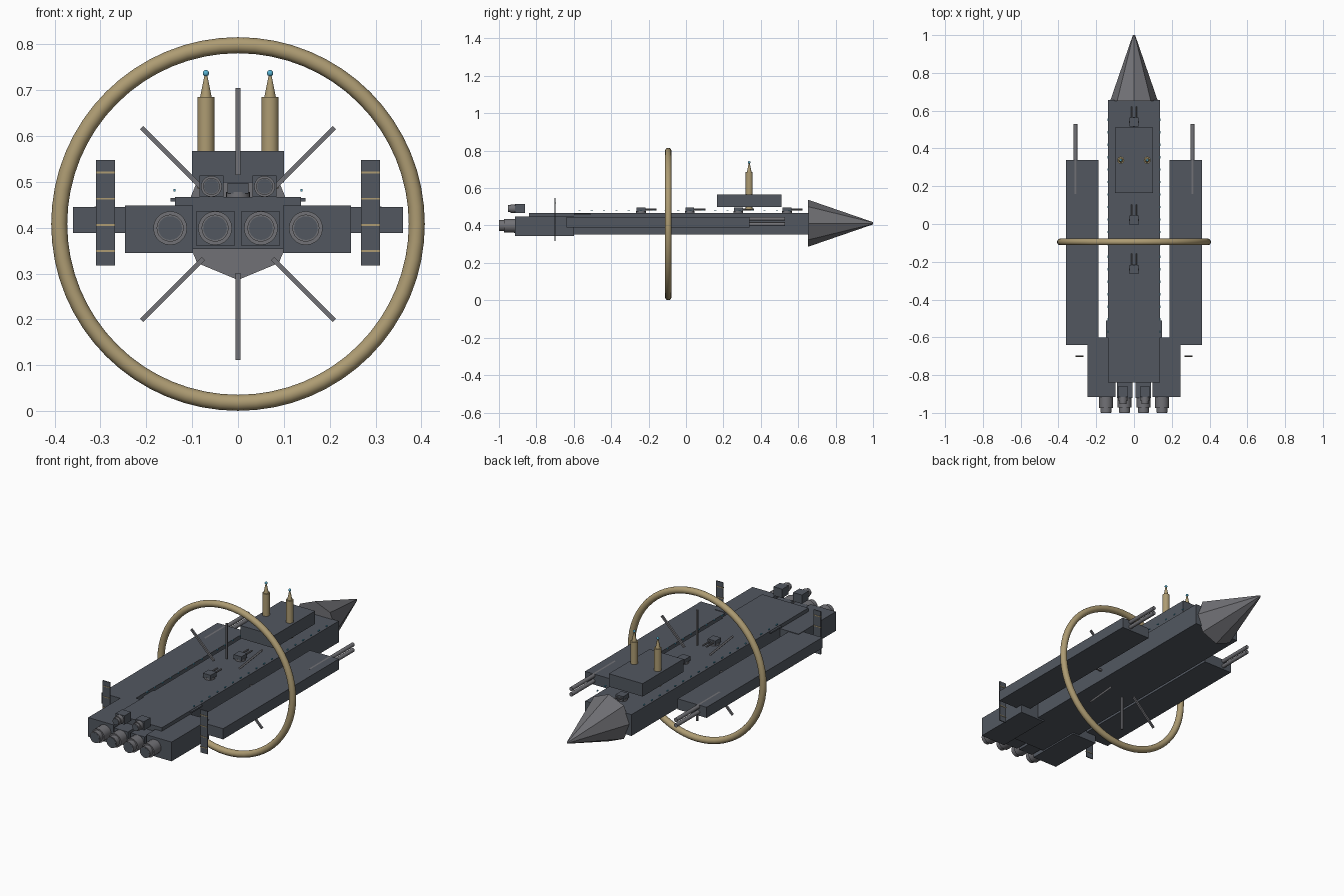
import bpy, math
from mathutils import Vector

if "Cube" in bpy.data.objects:
    bpy.data.objects.remove(bpy.data.objects["Cube"])


def material(name, r, g, b):
    m = bpy.data.materials.new(name)
    m.diffuse_color = (r, g, b, 1)
    m.use_nodes = True
    m.node_tree.nodes["Principled BSDF"].inputs["Base Color"].default_value = m.diffuse_color
    return m


SLATE = material("slate_hull", 0.085, 0.097, 0.118)
STEEL = material("grey_steel", 0.165, 0.165, 0.18)
BRASS = material("pale_brass", 0.42, 0.33, 0.17)
CYAN = material("cyan_light", 0.10, 0.45, 0.65)


def finish(name, mat, smooth=False):
    ob = bpy.context.object
    ob.name = name
    ob.data.materials.append(mat)
    if smooth:
        bpy.ops.object.shade_smooth_by_angle(angle=math.radians(35))
    return ob


def box(name, mat, x, y, z):
    """Box from (min, max) pairs on each axis."""
    bpy.ops.mesh.primitive_cube_add(size=1, location=[(a + b) / 2 for a, b in (x, y, z)])
    ob = finish(name, mat)
    ob.scale = [b - a for a, b in (x, y, z)]
    return ob


def rod(name, mat, a, b, r1, r2=None, sides=20, smooth=True):
    """Cylinder or cone from point a to point b."""
    a, b = Vector(a), Vector(b)
    bpy.ops.mesh.primitive_cone_add(vertices=sides, radius1=r1, radius2=r1 if r2 is None else r2,
                                    depth=(b - a).length, location=(a + b) / 2)
    ob = finish(name, mat, smooth)
    ob.rotation_euler = (b - a).to_track_quat('Z', 'Y').to_euler()
    return ob


def sx(s, a, b):
    """Mirrored x range."""
    return tuple(sorted((s * a, s * b)))


# Hull, faceted nose and bridge
box("main_hull", SLATE, (-0.137, 0.137), (-0.84, 0.657), (0.353, 0.467))
rod("nose_cone", STEEL, (0, 0.652, 0.412), (0, 1.0, 0.412), 0.126, 0.006, 8, False)
box("bridge_block", SLATE, (-0.1, 0.1), (0.165, 0.51), (0.498, 0.567))

# Habitat ring and its eight radial struts
RY, RZ = -0.095, 0.408
bpy.ops.mesh.primitive_torus_add(location=(0, RY, RZ), rotation=(math.pi / 2, 0, 0),
                                 major_radius=0.39, minor_radius=0.0175,
                                 major_segments=64, minor_segments=14)
finish("habitat_ring", BRASS, True)
for i in range(8):
    a = i * math.pi / 4
    bpy.ops.mesh.primitive_cube_add(size=1, location=(0.202 * math.sin(a), RY, RZ + 0.202 * math.cos(a)),
                                    rotation=(0, a, 0))
    finish("ring_strut", STEEL).scale = (0.010, 0.010, 0.19)

# Turrets along the spine
for y in (-0.24, 0.02, 0.28, 0.54):
    rod("turret_base", STEEL, (0, y, 0.464), (0, y, 0.478), 0.026)
    box("turret_body", SLATE, (-0.023, 0.023), (y - 0.024, y + 0.024), (0.474, 0.497))
    for s in (-1, 1):
        rod("turret_barrel", STEEL, (s * 0.011, y + 0.02, 0.486), (s * 0.011, y + 0.083, 0.486), 0.0045, sides=10)


def engine(x, y0, y1, z, r):
    """Stepped thruster pointing to -y with an open bell."""
    ym = y1 + 0.28 * (y0 - y1)
    rod("engine_housing", STEEL, (x, y0, z), (x, ym, z), r)
    rod("engine_nozzle", STEEL, (x, ym, z), (x, y1, z), r * 0.8)
    rod("engine_throat", SLATE, (x, ym, z), (x, y1 - 0.001, z), r * 0.7)


for s in (-1, 1):
    # Engine blocks and side pontoons
    box("engine_block", SLATE, sx(s, 0.098, 0.247), (-0.915, -0.6), (0.345, 0.448))
    box("side_pontoon", SLATE, sx(s, 0.188, 0.36), (-0.64, 0.34), (0.388, 0.445))

    # Outer, inner and upper engines
    engine(s * 0.148, -0.91, -0.999, 0.399, 0.037)
    box("inner_engine_mount", SLATE, sx(s, 0.008, 0.091), (-0.92, -0.84), (0.36, 0.436))
    engine(s * 0.05, -0.90, -0.999, 0.399, 0.037)
    box("upper_engine_mount", SLATE, sx(s, 0.032, 0.084), (-0.915, -0.86), (0.467, 0.514))
    engine(s * 0.058, -0.90, -0.952, 0.49, 0.023)

    # Twin pontoon guns
    for z in (0.407, 0.436):
        rod("pontoon_gun", STEEL, (s * 0.31, 0.16, z), (s * 0.31, 0.53, z), 0.0105, sides=12)

    # Radiator fin with brass bands
    box("radiator_fin", SLATE, sx(s, 0.268, 0.31), (-0.702, -0.697), (0.318, 0.548))
    for z in (0.349, 0.406, 0.463, 0.52):
        box("radiator_band", BRASS, sx(s, 0.268, 0.31), (-0.704, -0.695), (z - 0.002, z + 0.002))

    # Comms tower
    x, y = s * 0.07, 0.338
    rod("tower_shaft", BRASS, (x, y, 0.485), (x, y, 0.685), 0.0187)
    rod("tower_spire", BRASS, (x, y, 0.685), (x, y, 0.733), 0.0125, 0.003)
    bpy.ops.mesh.primitive_uv_sphere_add(segments=14, ring_count=8, radius=0.007, location=(x, y, 0.737))
    finish("tower_beacon", CYAN, True)

    # Running lights along the hull edge and small rear hull rail
    for i in range(18):
        ly = -0.57 + i * 0.066
        box("hull_light", CYAN, sx(s, 0.136, 0.141), (ly - 0.006, ly + 0.006), (0.479, 0.484))
    box("rear_rail", SLATE, sx(s, 0.136, 0.147), (-0.6, -0.51), (0.457, 0.465))
